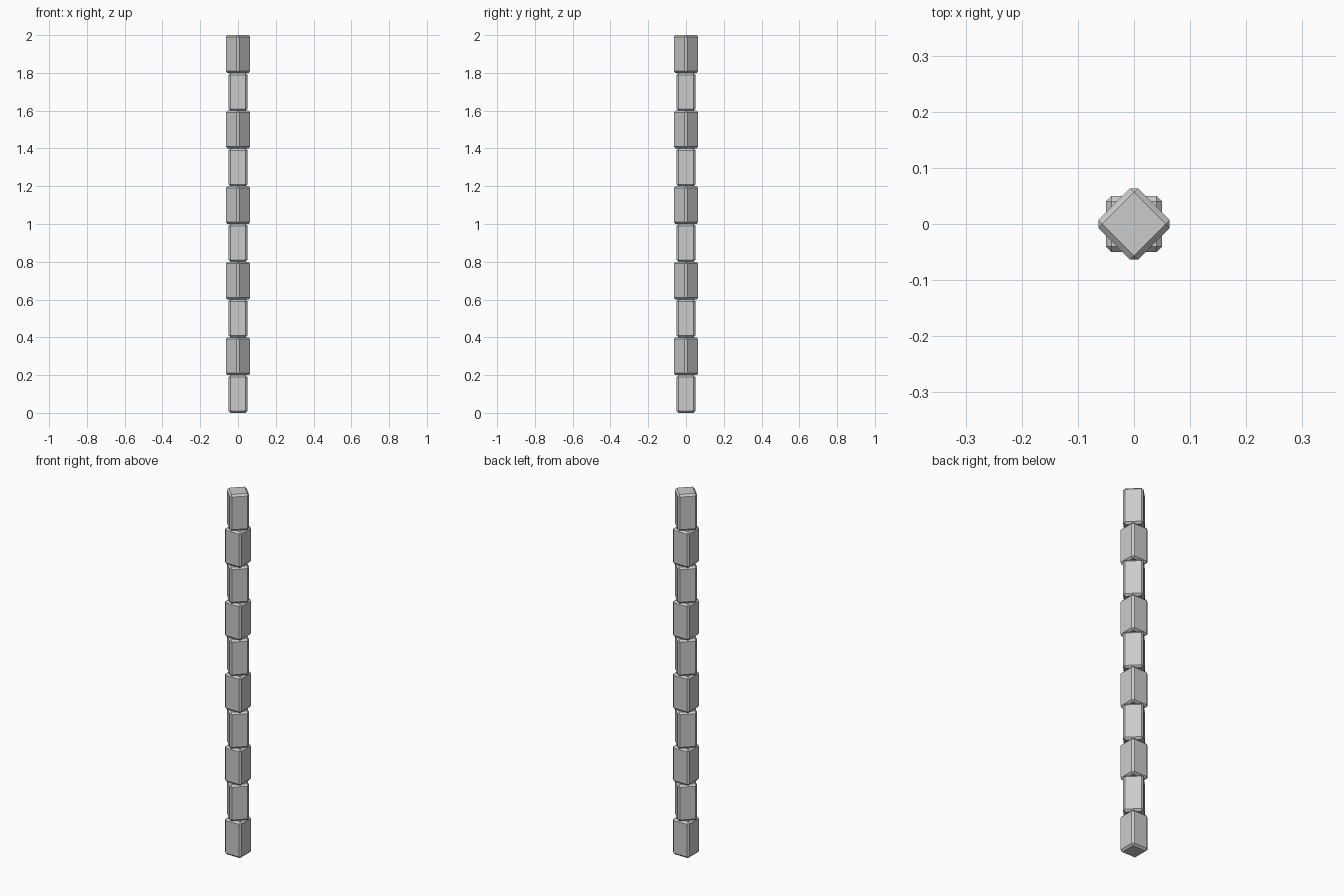
import bpy, bmesh, math
from mathutils import Matrix

if "Cube" in bpy.data.objects:
    bpy.data.objects.remove(bpy.data.objects["Cube"])

COUNT, WIDTH, HEIGHT, CHAMFER = 10, 0.1, 0.2, 0.01

def chamfered_block(name, z, angle):
    bm = bmesh.new()
    bmesh.ops.create_cube(bm, size=1, matrix=Matrix.Diagonal((WIDTH, WIDTH, HEIGHT, 1)))
    bmesh.ops.bevel(bm, geom=bm.edges[:], offset=CHAMFER, segments=1,
                    affect='EDGES', profile=0.5)
    mesh = bpy.data.meshes.new(name)
    bm.to_mesh(mesh)
    bm.free()
    ob = bpy.data.objects.new(name, mesh)
    ob.location.z = z
    ob.rotation_euler.z = angle
    bpy.context.collection.objects.link(ob)

# Stacked pole segments, every second one turned 45 degrees
for i in range(COUNT):
    chamfered_block(f"pole_segment_{i + 1}", (i + 0.5) * HEIGHT, math.radians(45) * (i % 2))
